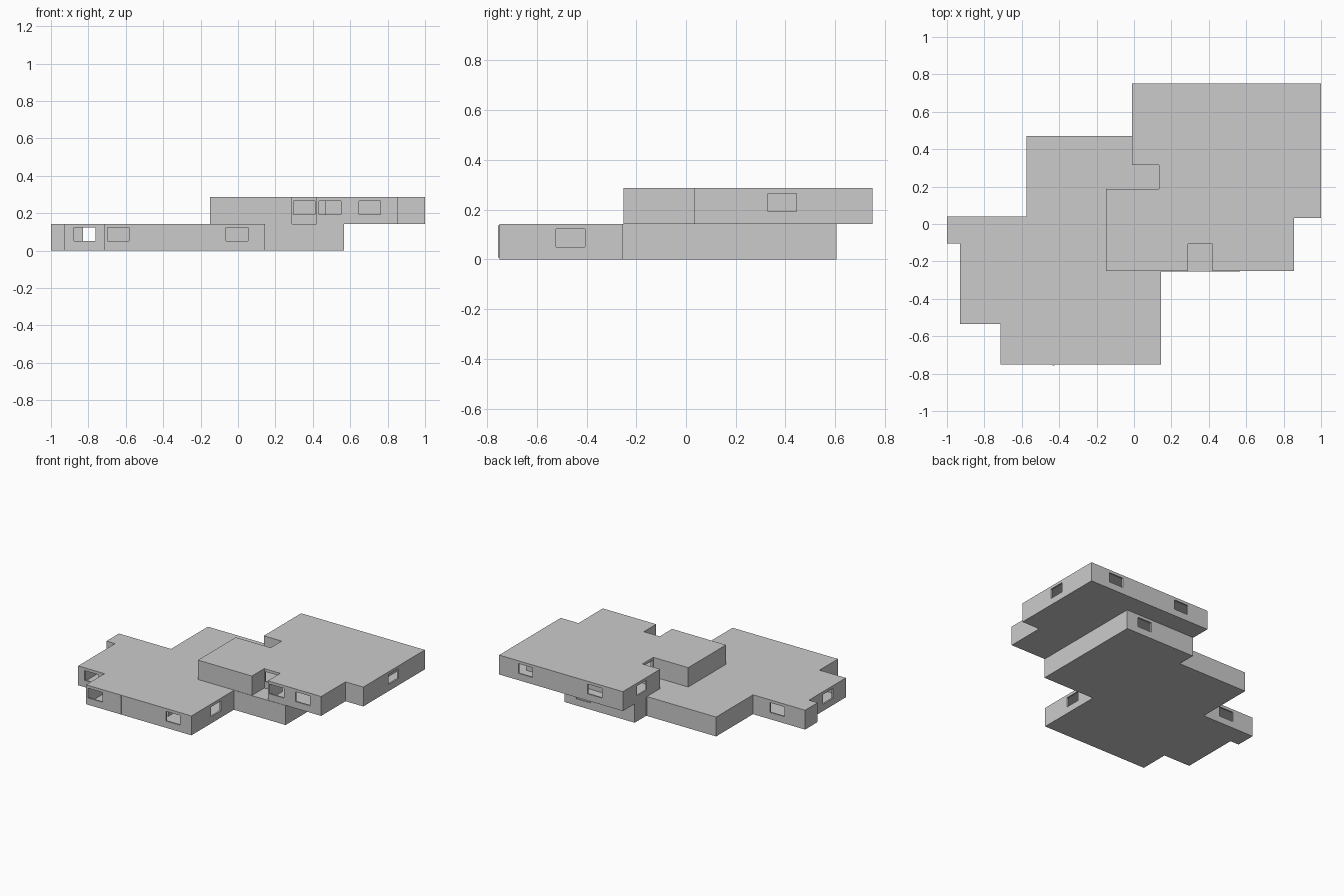
import bpy, bmesh
from mathutils import Vector

if "Cube" in bpy.data.objects:
    bpy.data.objects.remove(bpy.data.objects["Cube"])

T = 0.012          # wall thickness
SLAB = 0.008       # floor and roof thickness
WIN_W = 0.116      # window width

LOWER = [(-1, -.105), (-.93, -.105), (-.93, -.535), (-.715, -.535), (-.715, -.75),
         (.145, -.75), (.145, -.255), (.567, -.255), (.567, .605), (-.005, .605),
         (-.005, .47), (-.575, .47), (-.575, .04), (-1, .04)]
UPPER = [(-.15, -.252), (.29, -.252), (.29, -.108), (.42, -.108), (.42, -.252),
         (.855, -.252), (.855, .032), (1, .032), (1, .75), (-.01, .75),
         (-.01, .315), (.135, .315), (.135, .188), (-.15, .188)]


def finish(name, bm):
    bmesh.ops.recalc_face_normals(bm, faces=bm.faces)
    mesh = bpy.data.meshes.new(name)
    bm.to_mesh(mesh)
    bm.free()
    ob = bpy.data.objects.new(name, mesh)
    bpy.context.collection.objects.link(ob)
    return ob


def inset(outline, t):
    # mitred inward offset of a right-angled outline
    pts = [Vector(p) for p in outline]
    out = []
    for i, p in enumerate(pts):
        a = (p - pts[i - 1]).normalized()
        b = (pts[(i + 1) % len(pts)] - p).normalized()
        out.append(p + t * (Vector((-a.y, a.x)) + Vector((-b.y, b.x))))
    return out


def slab(name, outline, z0, z1):
    bm = bmesh.new()
    face = bm.faces.new([bm.verts.new((p[0], p[1], z0)) for p in outline])
    ext = bmesh.ops.extrude_face_region(bm, geom=[face], use_keep_orig=True)
    verts = [g for g in ext['geom'] if isinstance(g, bmesh.types.BMVert)]
    bmesh.ops.translate(bm, verts=verts, vec=(0, 0, z1 - z0))
    return finish(name, bm)


def wall_ring(name, outline, z0, z1):
    bm = bmesh.new()
    loops = [[bm.verts.new((p[0], p[1], z)) for p in pts]
             for pts, z in ((outline, z0), (outline, z1),
                            (inset(outline, T), z1), (inset(outline, T), z0))]
    n = len(outline)
    for k in range(4):
        a, b = loops[k], loops[(k + 1) % 4]
        for i in range(n):
            j = (i + 1) % n
            bm.faces.new((a[i], a[j], b[j], b[i]))
    return finish(name, bm)


def boxes(name, specs):
    # each spec is (x0, x1, y0, y1, z0, z1)
    bm = bmesh.new()
    for x0, x1, y0, y1, z0, z1 in specs:
        vs = bmesh.ops.create_cube(bm, size=1)['verts']
        bmesh.ops.scale(bm, verts=vs, vec=(x1 - x0, y1 - y0, z1 - z0))
        bmesh.ops.translate(bm, verts=vs, vec=((x0 + x1) / 2, (y0 + y1) / 2, (z0 + z1) / 2))
    return finish(name, bm)


def cut_windows(ob, windows, z0, z1):
    # windows: (axis the wall runs along, window centre x, y)
    h, d = WIN_W / 2, .03
    specs = []
    for axis, x, y in windows:
        hx, hy = (h, d) if axis == 'x' else (d, h)
        specs.append((x - hx, x + hx, y - hy, y + hy, z0, z1))
    cutter = boxes("window_cutter", specs)
    cutter.hide_render = True
    mod = ob.modifiers.new("windows", 'BOOLEAN')
    mod.operation, mod.solver, mod.object = 'DIFFERENCE', 'EXACT', cutter
    deps = bpy.context.evaluated_depsgraph_get()
    ob.data = bpy.data.meshes.new_from_object(ob.evaluated_get(deps))
    ob.modifiers.clear()
    bpy.data.objects.remove(cutter)


def partitions(name, lines, z0, z1):
    h = T / 2
    boxes(name, [(xa - h, xb + h, ya - h, yb + h, z0, z1) for xa, ya, xb, yb in lines])


def storey(name, outline, z0, z1, windows, lines):
    slab(name + "_floor", outline, z0, z0 + SLAB)
    slab(name + "_roof", outline, z1 - SLAB, z1)
    walls = wall_ring(name + "_outer_walls", outline, z0 + SLAB, z1 - SLAB)
    cut_windows(walls, windows, z0 + .05, z0 + .122)
    partitions(name + "_inner_walls", lines, z0 + SLAB, z1 - SLAB)


# lower storey
storey("lower", LOWER, 0, .143,
       [('x', -.82, -.535), ('x', -.64, -.75), ('x', -.005, -.75), ('y', .145, -.465),
        ('x', -.772, .04), ('y', -.93, -.327), ('x', .415, .605)],
       [(-.43, -.75, -.43, -.4), (-.715, -.4, -.15, -.4), (-.15, -.6, -.15, -.1),
        (-.575, -.1, .28, -.1), (-.005, .04, -.005, .47), (.28, -.1, .28, .32)])

# upper storey
storey("upper", UPPER, .143, .286,
       [('x', .355, -.108), ('x', .492, -.252), ('x', .705, -.252), ('y', 1, .387),
        ('x', .785, .75), ('x', .22, .75), ('y', -.01, .53), ('y', .135, .252)],
       [(.12, .6, .87, .6), (.87, .28, .87, .6), (.47, .28, .87, .28),
        (.147, -.13, .147, .188), (.147, .315, .147, .46), (.147, .46, .72, .46), (.47, .28, .47, .46)])
